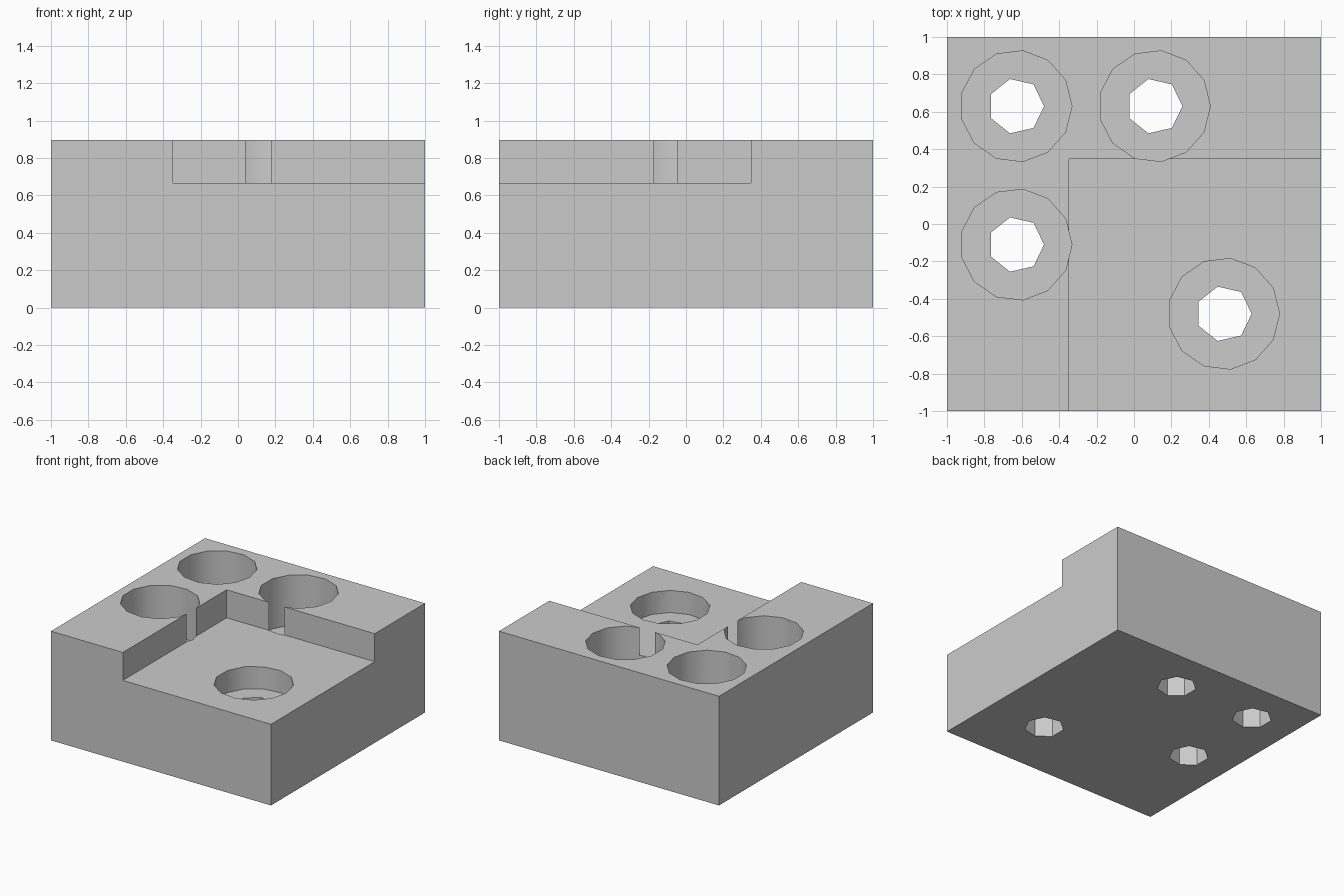
import bpy
import bmesh
from math import cos, sin, tau, radians

cube = bpy.data.objects.get("Cube")
if cube:
    bpy.data.objects.remove(cube, do_unlink=True)

HEIGHT = 0.897
POCKET_FLOOR = 0.667
BORE_FLOOR = 0.485
POCKET_EDGE = 0.347
HOLES = [(-0.63, 0.63), (0.11, 0.63), (-0.63, -0.11), (0.48, -0.48)]

grey = bpy.data.materials.new("light grey")
grey.use_nodes = True
grey.diffuse_color = (0.6, 0.6, 0.6, 1)
grey.node_tree.nodes["Principled BSDF"].inputs["Base Color"].default_value = (0.6, 0.6, 0.6, 1)


def prism(name, outline, bottom, top):
    """Upright solid with the given outline."""
    bm = bmesh.new()
    face = bm.faces.new([bm.verts.new((x, y, bottom)) for x, y in outline])
    side = bmesh.ops.extrude_face_region(bm, geom=[face])["geom"]
    raised = [g for g in side if isinstance(g, bmesh.types.BMVert)]
    bmesh.ops.translate(bm, verts=raised, vec=(0, 0, top - bottom))
    bmesh.ops.recalc_face_normals(bm, faces=bm.faces)
    mesh = bpy.data.meshes.new(name)
    bm.to_mesh(mesh)
    bm.free()
    mesh.materials.append(grey)
    obj = bpy.data.objects.new(name, mesh)
    bpy.context.collection.objects.link(obj)
    return obj


def rectangle(x0, x1, y0, y1):
    return [(x0, y0), (x1, y0), (x1, y1), (x0, y1)]


def polygon(centre, radius, sides):
    return [(centre[0] + radius * cos(tau * i / sides),
             centre[1] + radius * sin(tau * i / sides)) for i in range(sides)]


def cut(target, cutter):
    """Subtract the cutter, then discard it."""
    cutter.hide_render = True
    mod = target.modifiers.new("cut", 'BOOLEAN')
    mod.operation = 'DIFFERENCE'
    mod.solver = 'EXACT'
    mod.object = cutter
    bpy.context.view_layer.objects.active = target
    bpy.ops.object.modifier_apply(modifier=mod.name)
    bpy.data.objects.remove(cutter, do_unlink=True)


# Solid block
block = prism("mounting_block", rectangle(-1, 1, -1, 1), 0, HEIGHT)

# Corner pocket, open at the front and the +x side
cut(block, prism("pocket_cutter",
                 rectangle(-POCKET_EDGE, 1.2, -1.2, POCKET_EDGE), POCKET_FLOOR, 1.2))

# Counterbored through holes
for centre in HOLES:
    cut(block, prism("bore_cutter", polygon(centre, 0.298, 13), BORE_FLOOR, 1.2))
    cut(block, prism("hole_cutter", polygon(centre, 0.149, 7), -0.2, 1.2))

# Smooth bores, sharp edges elsewhere
bpy.ops.object.select_all(action='DESELECT')
block.select_set(True)
bpy.context.view_layer.objects.active = block
bpy.ops.object.shade_smooth_by_angle(angle=radians(30))
